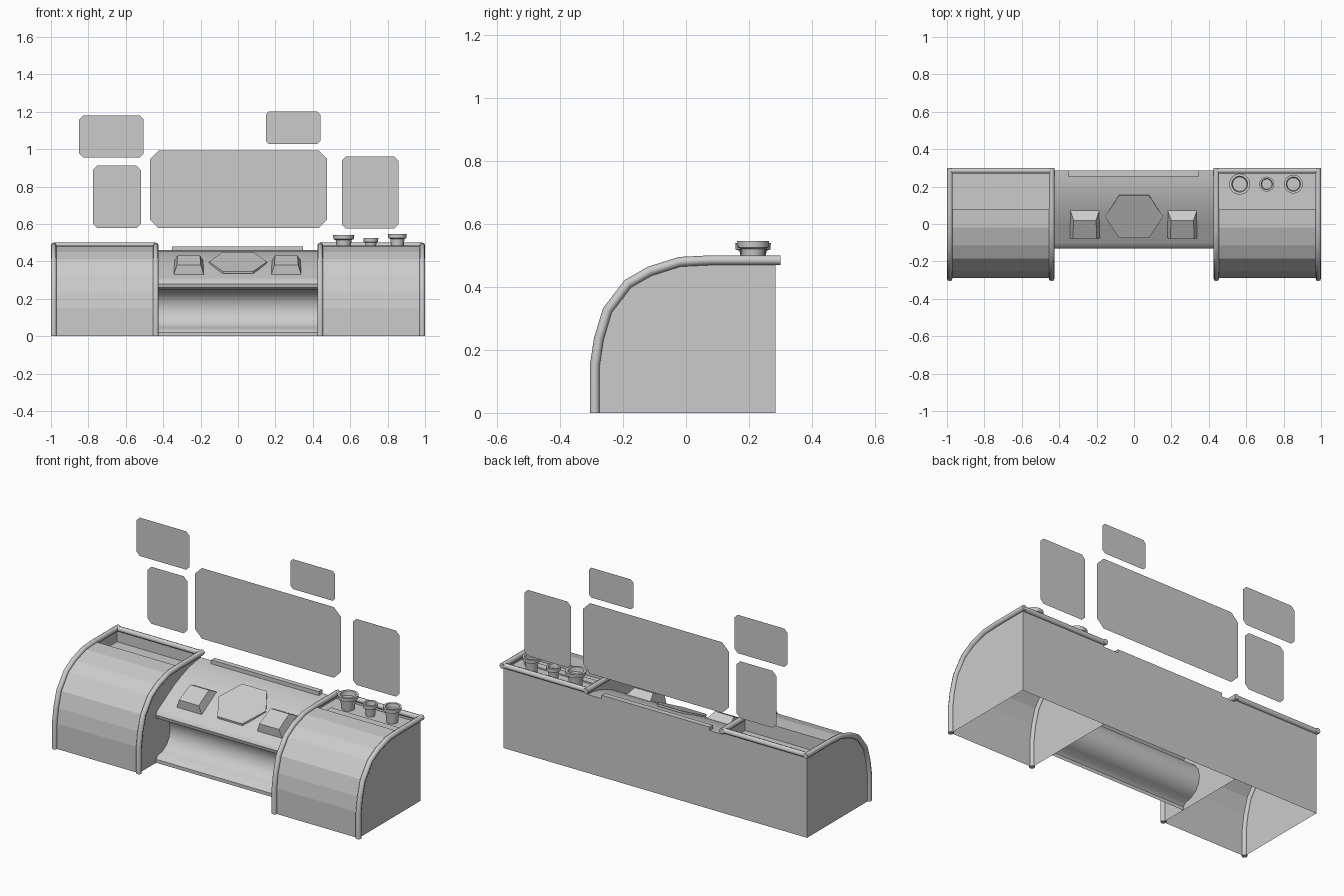
import bpy, bmesh, math
from mathutils import Vector

if "Cube" in bpy.data.objects:
    bpy.data.objects.remove(bpy.data.objects["Cube"])


def finish(name, bm, smooth=False):
    bmesh.ops.recalc_face_normals(bm, faces=bm.faces)
    me = bpy.data.meshes.new(name)
    bm.to_mesh(me)
    bm.free()
    ob = bpy.data.objects.new(name, me)
    bpy.context.collection.objects.link(ob)
    if smooth:
        bpy.context.view_layer.objects.active = ob
        ob.select_set(True)
        bpy.ops.object.shade_smooth_by_angle(angle=math.radians(40))
        ob.select_set(False)
    return ob


def strip(bm, profile, x0, x1):
    # sweeps a (y, z) profile along x
    a = [bm.verts.new((x0, y, z)) for y, z in profile]
    b = [bm.verts.new((x1, y, z)) for y, z in profile]
    faces = [bm.faces.new((a[i], a[i + 1], b[i + 1], b[i])) for i in range(len(a) - 1)]
    return a, b, faces


def hull(name, low, high):
    # closed solid between two matching loops
    bm = bmesh.new()
    a = [bm.verts.new(p) for p in low]
    b = [bm.verts.new(p) for p in high]
    n = len(a)
    bm.faces.new(a)
    bm.faces.new(b)
    for i in range(n):
        bm.faces.new((a[i], a[(i + 1) % n], b[(i + 1) % n], b[i]))
    return finish(name, bm)


def box(name, x0, x1, y0, y1, z0, z1):
    base = [(x0, y0), (x1, y0), (x1, y1), (x0, y1)]
    return hull(name, [(x, y, z0) for x, y in base], [(x, y, z1) for x, y in base])


# Side pods: curved hollow shell, open below, with a tray sunk in the top
ARC = [(-.29, 0), (-.29, .15), (-.277, .235), (-.25, .325), (-.185, .41),
       (-.115, .45), (-.02, .48), (.08, .485), (.285, .485)]


def pod(side, x0, x1, depth):
    bm = bmesh.new()
    a, b, faces = strip(bm, ARC + [(.285, 0)], x0, x1)
    bm.faces.new(a)
    bm.faces.new(b)
    tray = faces[len(ARC) - 2]
    bmesh.ops.inset_individual(bm, faces=[tray], thickness=.03)
    ext = bmesh.ops.extrude_face_region(bm, geom=[tray])
    verts = [v for v in ext["geom"] if isinstance(v, bmesh.types.BMVert)]
    bmesh.ops.translate(bm, verts=verts, vec=(0, 0, -depth))
    if tray.is_valid:
        bmesh.ops.delete(bm, geom=[tray], context='FACES_ONLY')
    finish(side + "_pod", bm)

    # Rounded trim along both sides and the back edge
    cu = bpy.data.curves.new(side + "_pod_trim", 'CURVE')
    cu.dimensions = '3D'
    cu.bevel_depth = .0155
    cu.bevel_resolution = 2
    cu.use_fill_caps = True
    paths = [[(x, y, z) for y, z in ARC[:-1] + [(.2995, .485)]] for x in (x0, x1)]
    paths.append([(x0, .285, .485), (x1, .285, .485)])
    for path in paths:
        sp = cu.splines.new('POLY')
        sp.points.add(len(path) - 1)
        for p, co in zip(sp.points, path):
            p.co = (*co, 1)
    bpy.context.collection.objects.link(bpy.data.objects.new(side + "_pod_trim", cu))


pod("left", -.985, -.44, .08)
pod("right", .44, .985, .03)

# Middle desk: sloping top, rounded lip, concave front, back wall
bm = bmesh.new()
strip(bm, [(-.13, 0), (-.13, .02), (-.115, .037), (-.07, .045), (-.03, .07), (-.008, .105),
           (0, .145), (-.01, .19), (-.035, .225), (-.075, .245), (-.11, .25), (-.127, .26),
           (-.132, .28), (-.122, .3), (-.1, .313), (-.07, .33), (-.01, .365), (.05, .397),
           (.11, .422), (.17, .442), (.23, .455), (.285, .46), (.285, 0)], -.44, .44)
finish("middle_desk", bm, smooth=True)

# Wedge buttons on the slope
for side, cx in (("left", -.263), ("right", .258)):
    low = [(-.08, -.075, .33), (.08, -.075, .33), (.078, .075, .404), (-.078, .075, .404)]
    high = [(-.064, -.08, .38), (.064, -.08, .38), (.06, .02, .432), (-.06, .02, .432)]
    hull(side + "_wedge_button", [(cx + x, y, z) for x, y, z in low],
         [(cx + x, y, z) for x, y, z in high])

# Hexagonal plate between the buttons
hexa = [(-.155, .04), (-.08, -.073), (.08, -.073), (.155, .04), (.08, .155), (-.08, .155)]
hull("hexagon_plate", [(x, y, .368 + .46 * y) for x, y in hexa],
     [(x, y - .002, .38 + .46 * y) for x, y in hexa])

# Projector rail at the back of the desk
box("projector_rail", -.352, .347, .254, .285, .44, .48)

# Slot in the right tray
box("tray_slot", .492, .938, .118, .16, .45, .463)


# Dial cups in the right tray
def cup(name, cx, r, top):
    prof = [(0, .453), (r * .62, .453), (r * .78, top - .025), (r, top - .021), (r * 1.03, top),
            (r * .78, top), (r * .7, top - .025), (0, top - .025)]
    bm = bmesh.new()
    vs = [bm.verts.new((q, 0, z)) for q, z in prof]
    es = [bm.edges.new((vs[i], vs[i + 1])) for i in range(len(vs) - 1)]
    bmesh.ops.spin(bm, geom=vs + es, axis=(0, 0, 1), cent=(0, 0, 0),
                   angle=math.tau, steps=16, use_duplicate=False)
    bmesh.ops.remove_doubles(bm, verts=bm.verts, dist=.0005)
    bmesh.ops.translate(bm, verts=bm.verts, vec=Vector((cx, .213, 0)))
    finish(name, bm, smooth=True)


cup("dial_cup_large", .565, .055, .54)
cup("dial_cup_small", .71, .039, .526)
cup("dial_cup_medium", .852, .049, .546)


# Floating flat screens with clipped corners
def screen(name, x0, x1, z0, z1, c):
    pts = [(x0 + c, z0), (x1 - c, z0), (x1, z0 + c), (x1, z1 - c),
           (x1 - c, z1), (x0 + c, z1), (x0, z1 - c), (x0, z0 + c)]
    bm = bmesh.new()
    bm.faces.new([bm.verts.new((x, .272, z)) for x, z in pts])
    finish(name, bm)


screen("main_screen", -.47, .477, .578, .992, .045)
screen("left_screen", -.776, -.518, .578, .912, .024)
screen("right_screen", .556, .857, .575, .962, .022)
screen("upper_left_screen", -.85, -.504, .955, 1.18, .022)
screen("upper_right_screen", .15, .44, 1.027, 1.202, .016)
